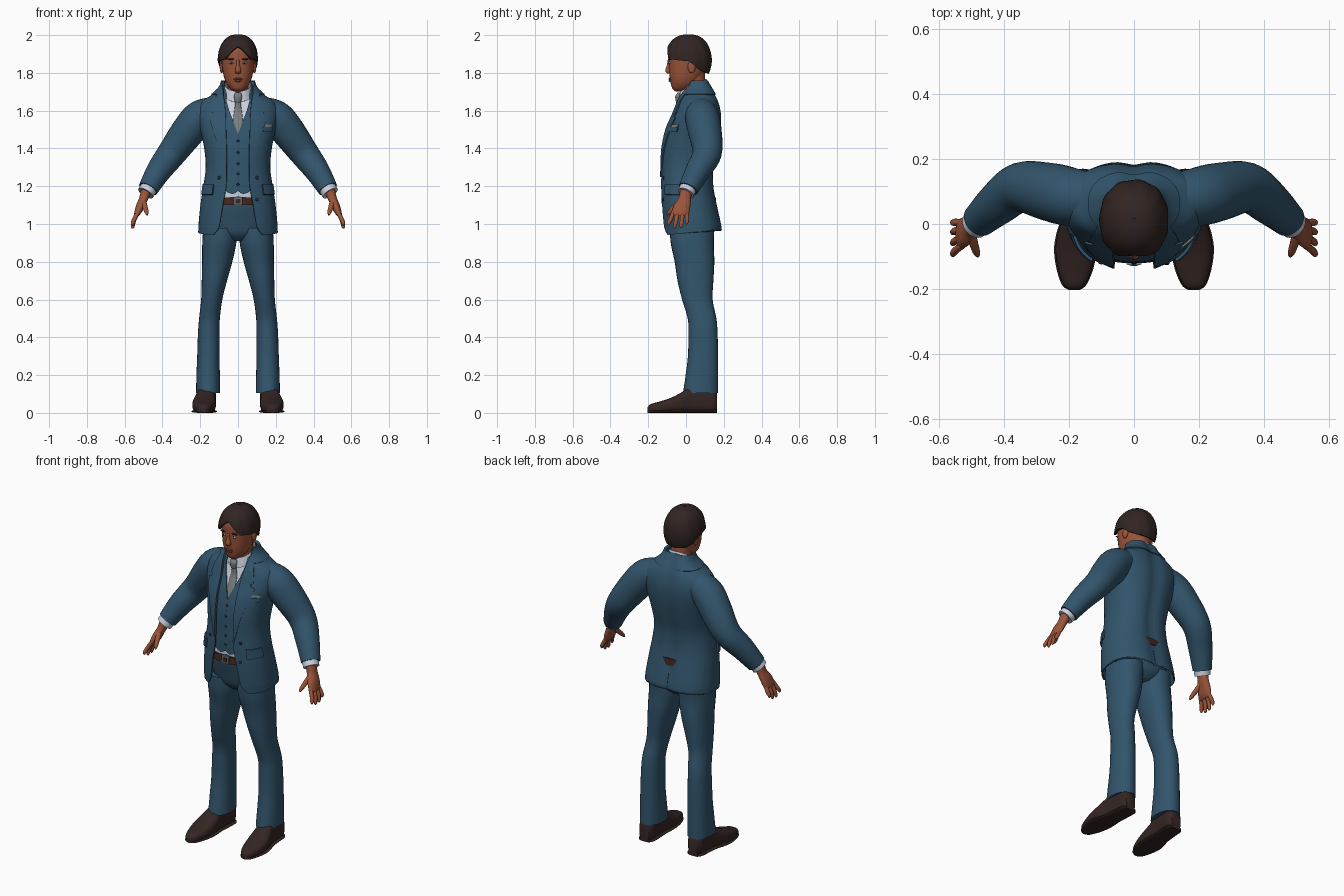
import bpy, bmesh, math
from math import sin, cos, pi, radians
from mathutils import Vector, Matrix

if "Cube" in bpy.data.objects:
    bpy.data.objects.remove(bpy.data.objects["Cube"])


def material(name, rgb):
    m = bpy.data.materials.new(name)
    m.diffuse_color = (*rgb, 1)
    m.use_nodes = True
    m.node_tree.nodes["Principled BSDF"].inputs["Base Color"].default_value = m.diffuse_color
    return m


SUIT = material("suit blue", (.032, .09, .15))
SKIN = material("skin brown", (.33, .09, .042))
HAIR = material("hair dark brown", (.03, .018, .016))
SHOE = material("shoe brown", (.034, .019, .017))
SHIRT = material("shirt white", (.6, .64, .74))
GREY = material("tie grey", (.2, .21, .21))
BELT = material("belt brown", (.055, .02, .014))
DARK = material("dark navy", (.012, .028, .048))
LIPS = material("lip brown", (.22, .055, .035))


def finish(name, bm, mat, thick=0, mirror=False):
    bmesh.ops.recalc_face_normals(bm, faces=bm.faces)
    me = bpy.data.meshes.new(name)
    bm.to_mesh(me)
    bm.free()
    ob = bpy.data.objects.new(name, me)
    bpy.context.collection.objects.link(ob)
    me.materials.append(mat)
    bpy.ops.object.select_all(action='DESELECT')
    ob.select_set(True)
    bpy.context.view_layer.objects.active = ob
    if thick:
        s = ob.modifiers.new("thickness", 'SOLIDIFY')
        s.thickness, s.offset = thick, 0
        bpy.ops.object.modifier_apply(modifier=s.name)
    if mirror:
        ob.modifiers.new("mirror", 'MIRROR').use_mirror_merge = False
    bpy.ops.object.shade_smooth_by_angle(angle=radians(50))
    return ob


def skin_rings(name, rings, mat, closed=True, caps=True, thick=0, mirror=False):
    bm = bmesh.new()
    vs = [[bm.verts.new(p) for p in r] for r in rings]
    n = len(vs[0])
    for a, b in zip(vs, vs[1:]):
        for i in range(n if closed else n - 1):
            j = (i + 1) % n
            bm.faces.new((a[i], a[j], b[j], b[i]))
    if caps:
        bm.faces.new(vs[0])
        bm.faces.new(vs[-1])
    return finish(name, bm, mat, thick, mirror)


def catmull(rows, n=5):
    rows = [tuple(r) for r in rows]
    p = [rows[0]] + rows + [rows[-1]]
    out = []
    for k in range(len(rows) - 1):
        for i in range(n):
            t = i / n
            out.append(tuple(.5 * (2*b + (c - a)*t + (2*a - 5*b + 4*c - d)*t*t + (3*b - a - 3*c + d)*t**3)
                             for a, b, c, d in zip(*p[k:k + 4])))
    return out + [rows[-1]]


def lin(table, z):
    if z <= table[0][0]:
        return table[0]
    for a, b in zip(table, table[1:]):
        if z <= b[0]:
            t = (z - a[0]) / (b[0] - a[0])
            return tuple(u + (v - u) * t for u, v in zip(a, b))
    return table[-1]


def sp(v, n):
    return math.copysign(abs(v) ** (2 / n), v)


def loft(name, rows, mat, e=2.2, seg=28, **kw):
    # rows: centre x, centre y, height, radius x, radius y
    rings = [[(x + rx * sp(sin(2*pi*i/seg), e), y - ry * sp(cos(2*pi*i/seg), e), z) for i in range(seg)]
             for x, y, z, rx, ry in catmull(rows)]
    return skin_rings(name, rings, mat, **kw)


def tube(name, rows, mat, seg=20, **kw):
    # rows: x, y, z, radius
    pts = catmull(rows)
    rings = []
    for i, p in enumerate(pts):
        d = Vector(pts[min(i + 1, len(pts) - 1)][:3]) - Vector(pts[max(i - 1, 0)][:3])
        u = d.cross(Vector((0, 1, 0))).normalized()
        v = d.cross(u).normalized()
        rings.append([Vector(p[:3]) + p[3] * (u * cos(2*pi*k/seg) + v * sin(2*pi*k/seg)) for k in range(seg)])
    return skin_rings(name, rings, mat, mirror=True, **kw)


def ball(name, loc, radii, mat, mirror=False):
    bm = bmesh.new()
    bmesh.ops.create_uvsphere(bm, u_segments=16, v_segments=10, radius=1,
                              matrix=Matrix.Translation(loc) @ Matrix.Diagonal((*radii, 1)))
    return finish(name, bm, mat, mirror=mirror)


# Torso surface: height, back, front, half width, half opening of the jacket
TORSO = catmull([
    (.94, .19, -.118, .207, .13), (.97, .188, -.122, .206, .107), (1.0, .185, -.125, .205, .096),
    (1.1, .163, -.13, .195, .08), (1.2, .145, -.132, .18, .062), (1.3, .145, -.13, .167, .06),
    (1.4, .165, -.125, .175, .06), (1.5, .182, -.103, .196, .063), (1.58, .184, -.068, .212, .065),
    (1.64, .172, -.045, .195, .07), (1.68, .156, -.03, .138, .075), (1.72, .134, -.008, .094, .075),
    (1.755, .114, .0, .079, .075)], 6)
E = 2.4


def surf(a, z, off=0):
    _, b, f, rx, _ = lin(TORSO, z)
    x = (rx + off) * sp(sin(a), E)
    y = (b + f) / 2 - ((b - f) / 2 + off) * sp(cos(a), E)
    if cos(a) < 0:
        y -= .012 * math.exp(-(x / .035) ** 2)
    return Vector((x, y, z))


def angle(x, z):
    return math.asin(min(.97, max(0, x) / lin(TORSO, z)[3]) ** (E / 2))


def shell(zs, w, off, seg=56):
    rings = []
    for z in zs:
        a0 = angle(w(z), z)
        rings.append([surf(a0 + (2*pi - 2*a0) * i / seg, z, off) for i in range(seg + 1)])
    return rings


def patch(name, zs, a0, a1, off, mat, thick=.006, mirror=False, n=6):
    rings = [[surf(a0(z) + (a1(z) - a0(z)) * i / n, z, off) for i in range(n + 1)] for z in zs]
    return skin_rings(name, rings, mat, closed=False, caps=False, thick=thick, mirror=mirror)


def span(a, b, n):
    return [a + (b - a) * i / n for i in range(n + 1)]


def opening(z):
    return lin(TORSO, z)[4]


# Jacket body with a hem that rises to the back
rings = shell([r[0] for r in TORSO], opening, 0)
for k in range(6):
    for p in rings[k]:
        p.z += .03 * (p.y + .12) / .3 * (1 - k / 6)
skin_rings("jacket_body", rings, SUIT, closed=False, caps=False, thick=.008)
skin_rings("jacket_collar", shell(span(1.685, 1.758, 5), opening, .007), SUIT, closed=False, caps=False, thick=.008)

# Notched lapels
LAPEL = [(1.25, .004), (1.4, .038), (1.56, .082), (1.575, .05), (1.59, .068), (1.64, .055), (1.71, .016)]
patch("lapel", span(1.25, 1.71, 46), lambda z: angle(opening(z) - .002, z),
      lambda z: angle(opening(z) + lin(LAPEL, z)[1], z), .007, SUIT, .007, True)

# Pockets and back vent
patch("pocket_flap", span(1.155, 1.21, 3), lambda z: radians(40), lambda z: radians(78), .008, SUIT, .009, True)
patch("breast_pocket", span(1.487, 1.512, 3), lambda z: radians(37), lambda z: radians(60), .007, SUIT, .008)
patch("pocket_square", span(1.512, 1.526, 2), lambda z: radians(39), lambda z: radians(58), .006, GREY)
patch("back_vent", span(.975, 1.06, 3), lambda z: pi - .004, lambda z: pi + .004, .0045, DARK, .002)

# Waistcoat with a V neck and pointed hem
VEE = [(1.475, 0), (1.6, .05), (1.66, .068), (1.72, .07)]
rings = shell([1.16] + span(1.2, 1.475, 10) + span(1.49, 1.71, 14), lambda z: lin(VEE, z)[1], -.014)
for p in rings[0]:
    if p.y < 0:
        p.z += min(.025, .6 * abs(abs(p.x) - .032)) - .005
skin_rings("waistcoat", rings, SUIT, closed=False, caps=False, thick=.006)
skin_rings("shirt", [r[:-1] for r in shell(span(1.13, 1.72, 24), lambda z: 0, -.026)], SHIRT)

# Buttons
for z in (1.44, 1.38, 1.32, 1.265, 1.21):
    ball("waistcoat_button", surf(0, z, -.011), (.007, .004, .007), DARK)
for z in (1.245, 1.13):
    ball("jacket_button", surf(angle(.098, z), z, .004), (.009, .005, .009), DARK, mirror=(z > 1.2))

# Shirt collar, tilted down to the front
rings = []
for z, r, w in ((1.685, .078, .22), (1.71, .073, .14), (1.735, .066, .1)):
    ring = []
    for i in range(37):
        a = w + (2*pi - 2*w) * i / 36
        ring.append((r * sin(a), .04 - r * cos(a), z - .5 * r * cos(a)))
    rings.append(ring)
skin_rings("shirt_collar", rings, SHIRT, closed=False, caps=False, thick=.006)

# Necktie
loft("tie_knot", [(0, -.036, 1.695, .015, .008), (0, -.044, 1.675, .022, .013), (0, -.042, 1.64, .013, .01)], GREY)
loft("tie_blade", [(0, -.036, 1.65, .013, .006)] +
     [(0, surf(0, z).y + .022, z, w, .006) for z, w in ((1.6, .02), (1.55, .026), (1.5, .031), (1.46, .03))], GREY)

# Sleeves and cuffs
tube("sleeve", [(.12, .08, 1.6, .075), (.2, .085, 1.565, .09), (.265, .1, 1.49, .089), (.35, .112, 1.375, .077),
                (.42, .062, 1.28, .066), (.476, .012, 1.185, .053)], SUIT, seg=28)
tube("shirt_cuff", [(.46, .022, 1.21, .046), (.489, -.001, 1.163, .045)], SHIRT)

# Hands
loft("palm", [(.483, .003, 1.185, .03, .034), (.497, -.006, 1.14, .026, .033), (.515, -.02, 1.10, .024, .044),
              (.53, -.03, 1.06, .019, .047), (.537, -.033, 1.043, .011, .04)], SKIN, mirror=True)
for o, tip in ((-.036, .992), (-.012, .976), (.012, .978), (.033, .997)):
    y = -.03 + o
    tube("finger", [(.528, y, 1.065, .011), (.549, y + o*.25 - .006, 1.025, .0115),
                    (.557, y + o*.4 - .012, tip + .012, .0095), (.557, y + o*.4 - .013, tip, .004)], SKIN, seg=10)
tube("thumb", [(.503, -.022, 1.125, .016), (.493, -.06, 1.092, .014), (.484, -.088, 1.063, .011),
               (.48, -.1, 1.047, .004)], SKIN, seg=10)

# Trousers and belt
loft("trouser_seat", [(0, .035, .91, .06, .07), (0, .035, .95, .14, .108), (0, .03, 1.02, .178, .122),
                      (0, .02, 1.1, .17, .13), (0, .02, 1.15, .16, .125)], SUIT)
loft("trouser_leg", [(.158, .077, .105, .064, .093), (.158, .084, .2, .062, .086), (.157, .09, .3, .059, .08),
                     (.155, .09, .42, .057, .077), (.151, .085, .5, .055, .076), (.139, .06, .6, .056, .081),
                     (.125, .05, .7, .067, .095), (.11, .045, .8, .08, .105), (.099, .033, .9, .09, .114),
                     (.096, .033, .98, .088, .118)], SUIT, mirror=True)
loft("belt", [(0, .02, 1.1, .172, .137), (0, .02, 1.14, .168, .134)], BELT, caps=False, thick=.008)
loft("belt_buckle", [(0, -.12, 1.1, .023, .006), (0, -.12, 1.142, .023, .006)], GREY, e=6)
loft("buckle_centre", [(0, -.1245, 1.109, .014, .004), (0, -.1245, 1.133, .014, .004)], BELT, e=6)

# Shoes: y, centre x, half width, height
SHOES = [(-.203, .184, .012, .03), (-.188, .184, .033, .046), (-.14, .182, .052, .06), (-.08, .18, .062, .08),
         (-.03, .176, .059, .105), (.02, .17, .05, .135), (.08, .165, .048, .14), (.14, .162, .046, .135),
         (.165, .162, .032, .11)]
for name, grow, flat in (("shoe", 0, None), ("shoe_sole", .004, .016)):
    rings = []
    for y, x, w, h in catmull(SHOES):
        hh = flat or h
        rings.append([(x + (w + grow) * sp(cos(2*pi*i/24), 2.8), y, hh/2 + hh/2 * sp(sin(2*pi*i/24), 2.8))
                      for i in range(24)])
    skin_rings(name, rings, SHOE, mirror=True)

# Head and neck
loft("neck", [(0, .045, 1.62, .063, .058), (0, .042, 1.7, .056, .06), (0, .035, 1.81, .06, .065)], SKIN)
loft("head", [(0, -.032, 1.702, .018, .022), (0, -.025, 1.715, .038, .046), (0, -.01, 1.742, .06, .07),
              (0, .0, 1.78, .075, .087), (0, .01, 1.83, .084, .101), (0, .015, 1.88, .088, .109),
              (0, .015, 1.92, .086, .107), (0, .015, 1.96, .068, .085), (0, .015, 1.982, .03, .04)], SKIN)

# Face
loft("nose", [(0, -.09, 1.872, .007, .006), (0, -.093, 1.84, .009, .009), (0, -.094, 1.812, .016, .016),
              (0, -.09, 1.797, .013, .009)], SKIN, seg=16)
ball("upper_lip", (0, -.086, 1.768, ), (.024, .007, .005), LIPS)
ball("lower_lip", (0, -.084, 1.758), (.02, .008, .006), LIPS)
ball("ear", (.087, .03, 1.832), (.01, .021, .034), SKIN, True)
ball("eye_white", (.034, -.086, 1.853), (.014, .006, .0055), SHIRT, True)
ball("iris", (.034, -.0895, 1.853), (.0055, .004, .0055), HAIR, True)
ball("eyebrow", (.036, -.087, 1.873), (.021, .008, .0045), HAIR, True)

# Hair: parted cap whose lower edge follows a hairline by angle
HAIRLINE = [(0, 1.938), (14, 1.918), (40, 1.872), (90, 1.862), (112, 1.825), (140, 1.803), (180, 1.797)]
rings = []
for k in range(15):
    ring = []
    for i in range(72):
        deg = i * 5
        a = radians(deg)
        low = lin(HAIRLINE, min(deg, 360 - deg))[1]
        p0 = math.asin((low - 1.87) / .128)
        p = p0 + (pi / 2 - .02 - p0) * k / 14
        c = cos(p) ** .8 * (1 + .014 * sin(11 * a + 3 * p) * cos(p))
        ring.append((.1 * c * sp(sin(a), 2.2), .013 - .117 * c * sp(cos(a), 2.2), 1.87 + .128 * sin(p)))
    rings.append(ring)
bm_hair = skin_rings("hair", rings, HAIR, caps=False, thick=.012)
ball("hair_crown", (0, .013, 1.99), (.03, .035, .01), HAIR)
